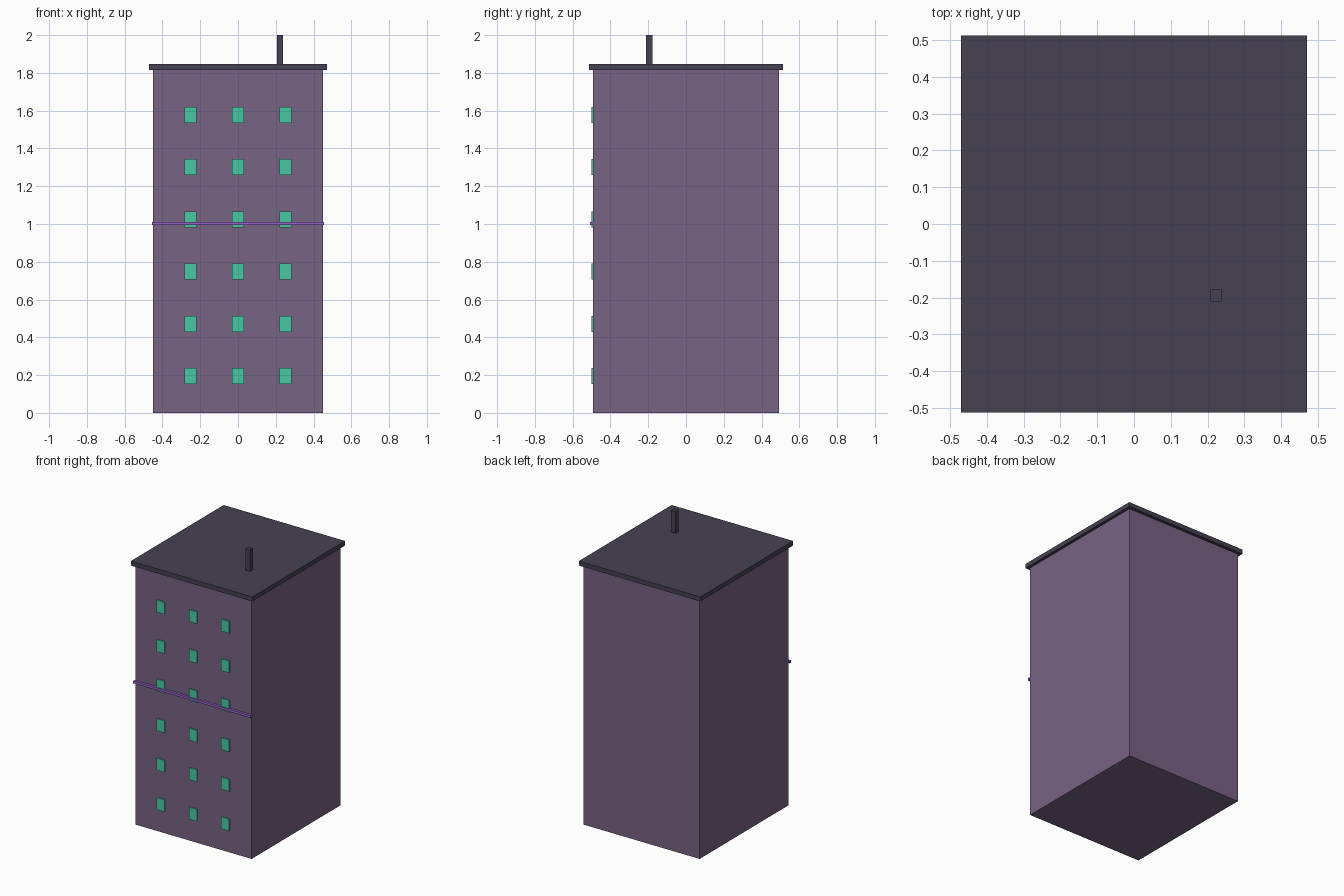
import bpy

cube = bpy.data.objects.get("Cube")
if cube:
    bpy.data.objects.remove(cube, do_unlink=True)


def make_material(name, hex_code):
    """Flat material from an sRGB hex code, stored as linear values."""
    srgb = [int(hex_code[i:i + 2], 16) / 255 for i in (0, 2, 4)]
    colour = [c / 12.92 if c <= 0.04045 else ((c + 0.055) / 1.055) ** 2.4 for c in srgb] + [1]
    mat = bpy.data.materials.new(name)
    mat.use_nodes = True
    mat.diffuse_color = colour
    mat.node_tree.nodes["Principled BSDF"].inputs["Base Color"].default_value = colour
    return mat


def box(name, low, high, mat):
    """Axis-aligned box between two opposite corners."""
    centre = [(a + b) / 2 for a, b in zip(low, high)]
    bpy.ops.mesh.primitive_cube_add(size=1, location=centre)
    obj = bpy.context.object
    obj.name = name
    obj.scale = [b - a for a, b in zip(low, high)]
    bpy.ops.object.transform_apply(location=False, rotation=False, scale=True)
    obj.data.materials.append(mat)
    return obj


wall = make_material("dusty purple wall", "786384")
slate = make_material("dark slate roof", "464152")
glass = make_material("mint window", "48C9A2")
trim = make_material("violet trim", "9563C4")

# Tower block, overhanging roof slab and rooftop mast
FRONT = -0.492
box("building_body", (-0.45, FRONT, 0), (0.45, -FRONT, 1.815), wall)
box("roof_slab", (-0.47, -0.513, 1.815), (0.47, 0.513, 1.847), slate)
box("roof_mast", (0.206, -0.211, 1.847), (0.239, -0.178, 2), slate)

# Grid of windows standing slightly proud of the front wall
for row in range(6):
    z = 0.195 + row * 0.2765
    for col in (-1, 0, 1):
        x = col * 0.251
        box(f"window_{row + 1}_{col + 2}", (x - 0.031, FRONT - 0.008, z - 0.042),
            (x + 0.031, FRONT + 0.005, z + 0.042), glass)

# Thin horizontal strip across the middle of the front
box("front_trim_strip", (-0.455, -0.509, 0.994), (0.455, FRONT, 1.01), trim)
